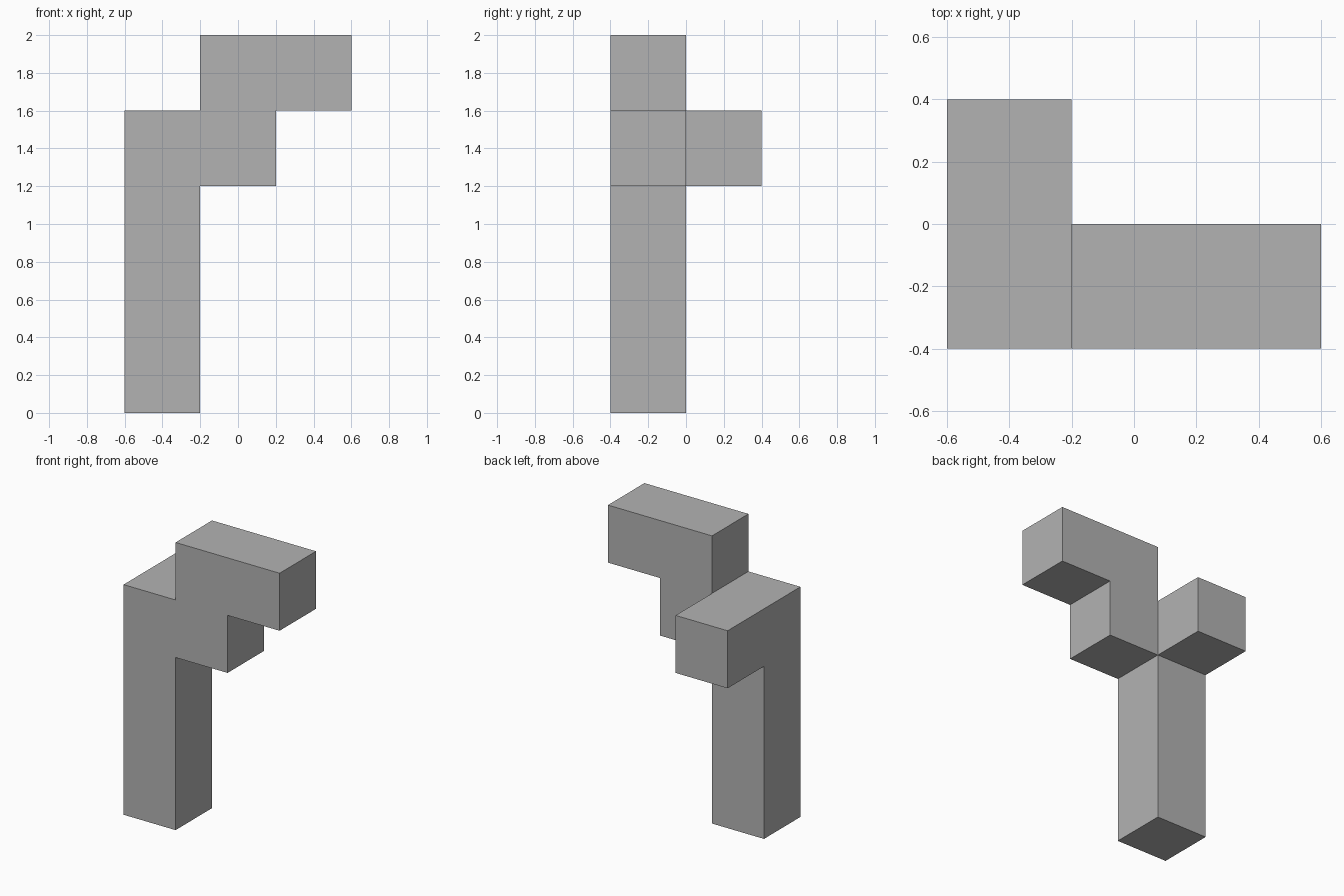
import bpy
import bmesh
from mathutils import Vector

default_cube = bpy.data.objects.get("Cube")
if default_cube:
    bpy.data.objects.remove(default_cube)

UNIT = 0.4
ORIGIN = Vector((-0.6, -0.4, 0))

# Single flat colour
GREY = (0.45, 0.45, 0.45, 1)
grey = bpy.data.materials.new("plain_grey")
grey.use_nodes = True
grey.diffuse_color = GREY
grey.node_tree.nodes["Principled BSDF"].inputs["Base Color"].default_value = GREY

# Unit cells: upright column, back stub, side step, top arm
column = [(0, 0, k) for k in range(4)]
back_stub = [(0, 1, 3)]
side_step = [(1, 0, 3)]
top_arm = [(1, 0, 4), (2, 0, 4)]
cells = set(column + back_stub + side_step + top_arm)

# Outer skin: one square wherever a cell has no neighbour
bm = bmesh.new()
for cell in sorted(cells):
    centre = Vector(cell) + Vector((0.5, 0.5, 0.5))
    for axis in range(3):
        for sign in (-1, 1):
            normal = Vector((0, 0, 0))
            normal[axis] = sign
            if tuple(int(c + n) for c, n in zip(cell, normal)) in cells:
                continue
            u = Vector((0, 0, 0))
            u[(axis + 1) % 3] = 0.5
            v = normal.cross(u)
            middle = centre + normal / 2
            corners = (middle - u - v, middle + u - v, middle + u + v, middle - u + v)
            bm.faces.new([bm.verts.new(ORIGIN + p * UNIT) for p in corners])

# Weld the squares and merge flat regions into clean faces
bmesh.ops.remove_doubles(bm, verts=bm.verts[:], dist=0.001)
bmesh.ops.dissolve_limit(bm, angle_limit=0.01, verts=bm.verts[:], edges=bm.edges[:])
bmesh.ops.recalc_face_normals(bm, faces=bm.faces[:])

mesh = bpy.data.meshes.new("branching_block")
bm.to_mesh(mesh)
bm.free()
mesh.materials.append(grey)
block = bpy.data.objects.new("branching_block", mesh)
bpy.context.collection.objects.link(block)
